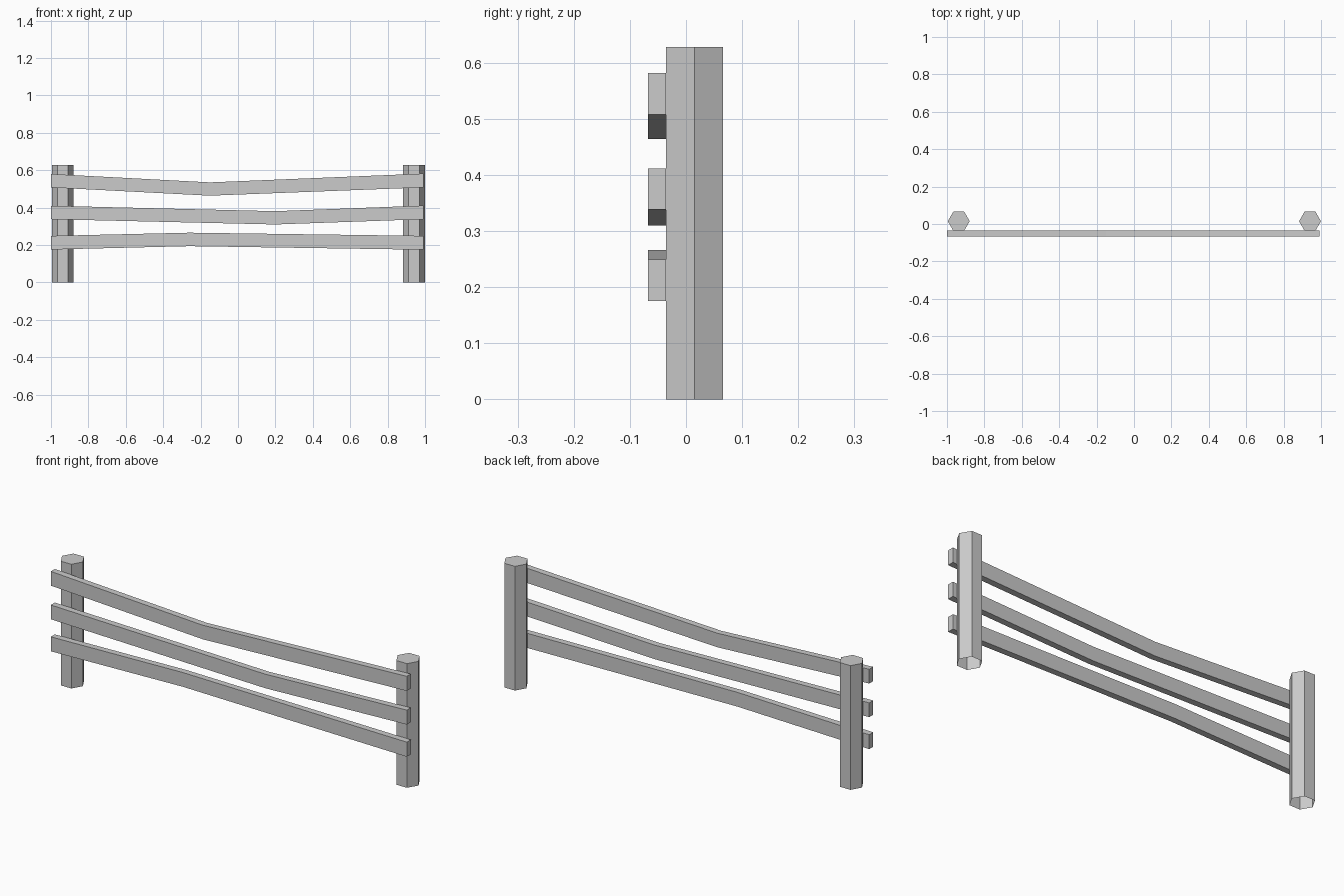
import bpy, bmesh, math

if "Cube" in bpy.data.objects:
    bpy.data.objects.remove(bpy.data.objects["Cube"])

def make_object(name, bm):
    bmesh.ops.recalc_face_normals(bm, faces=bm.faces)
    mesh = bpy.data.meshes.new(name)
    bm.to_mesh(mesh)
    bm.free()
    obj = bpy.data.objects.new(name, mesh)
    bpy.context.collection.objects.link(obj)
    return obj

# Hexagonal post, capped on top and open underneath
def post(name, x, y=0.015, radius=0.0585, height=0.628):
    bm = bmesh.new()
    ring = [bm.verts.new((x + radius * math.cos(i * math.pi / 3),
                          y + radius * math.sin(i * math.pi / 3), height))
            for i in range(6)]
    base = [bm.verts.new((v.co.x, v.co.y, 0)) for v in ring]
    bm.faces.new(ring)
    for i in range(6):
        j = (i + 1) % 6
        bm.faces.new((base[i], base[j], ring[j], ring[i]))
    make_object(name, bm)

# Bent plank: rectangular section swept through three stations (x, bottom, top)
def rail(name, stations, y0=-0.068, y1=-0.036):
    bm = bmesh.new()
    loops = [[bm.verts.new(p) for p in ((x, y0, lo), (x, y1, lo), (x, y1, hi), (x, y0, hi))]
             for x, lo, hi in stations]
    for a, b in zip(loops, loops[1:]):
        for i in range(4):
            j = (i + 1) % 4
            bm.faces.new((a[i], a[j], b[j], b[i]))
    bm.faces.new(loops[0])
    bm.faces.new(loops[-1])
    make_object(name, bm)

# Posts
post("left_post", -0.937)
post("right_post", 0.941)

# Rails
L, R = -1.0, 0.992
rail("top_rail", [(L, 0.508, 0.58), (-0.15, 0.464, 0.535), (R, 0.508, 0.582)])
rail("middle_rail", [(L, 0.338, 0.41), (0.2, 0.31, 0.381), (R, 0.338, 0.411)])
rail("bottom_rail", [(L, 0.176, 0.249), (-0.26, 0.194, 0.266), (R, 0.175, 0.249)])
